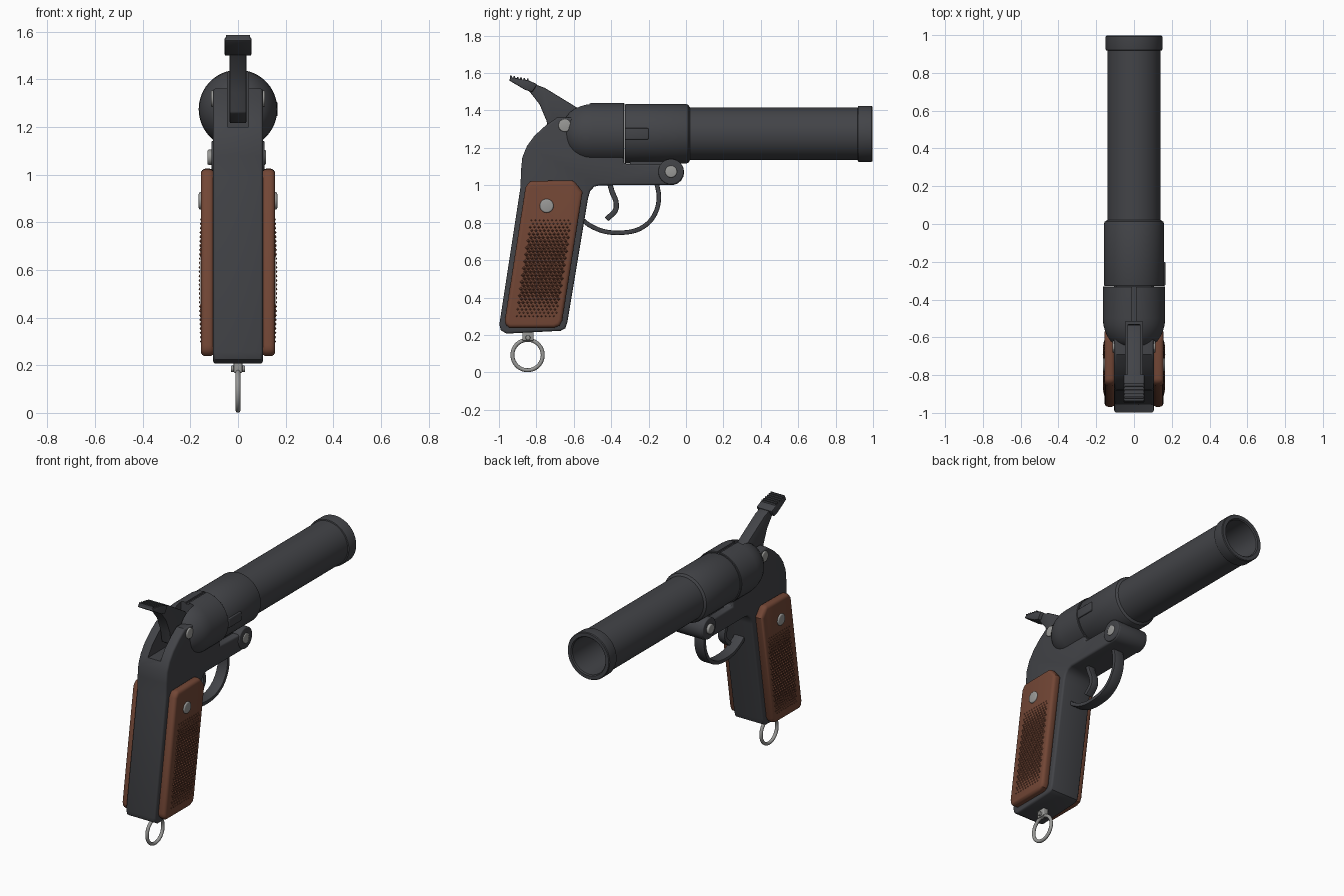
import bpy, bmesh, math
from mathutils import Vector, Matrix

if "Cube" in bpy.data.objects:
    bpy.data.objects.remove(bpy.data.objects["Cube"])

def material(name, rgb):
    m = bpy.data.materials.new(name)
    m.diffuse_color = (*rgb, 1)
    m.use_nodes = True
    m.node_tree.nodes["Principled BSDF"].inputs["Base Color"].default_value = m.diffuse_color
    return m

STEEL = material("dark_steel", (0.055, 0.057, 0.064))
WOOD = material("brown_wood", (0.17, 0.062, 0.036))
BRIGHT = material("bright_steel", (0.32, 0.32, 0.31))
AXIS_Z = 1.275

def finish(name, bm, mat, bevel=0, segs=3, limit=50):
    bmesh.ops.recalc_face_normals(bm, faces=bm.faces)
    me = bpy.data.meshes.new(name)
    bm.to_mesh(me)
    bm.free()
    ob = bpy.data.objects.new(name, me)
    bpy.context.collection.objects.link(ob)
    me.materials.append(mat)
    if bevel:
        b = ob.modifiers.new("bevel", 'BEVEL')
        b.width, b.segments = bevel, segs
        b.limit_method, b.angle_limit = 'ANGLE', math.radians(limit)
    return ob

def prism(name, pts, x0, x1, mat=STEEL, bevel=0, segs=3, limit=50):
    """Extrude a (y, z) outline from x0 to x1."""
    bm = bmesh.new()
    f = bm.faces.new([bm.verts.new((x0, y, z)) for y, z in pts])
    r = bmesh.ops.extrude_face_region(bm, geom=[f])
    bmesh.ops.translate(bm, vec=(x1 - x0, 0, 0),
                        verts=[v for v in r['geom'] if isinstance(v, bmesh.types.BMVert)])
    return finish(name, bm, mat, bevel, segs, limit)

def box(name, x0, x1, y0, y1, z0, z1, mat=STEEL, bevel=0):
    return prism(name, [(y0, z0), (y1, z0), (y1, z1), (y0, z1)], x0, x1, mat, bevel)

def disc(name, y, z, r, x0, x1, mat, bevel=0.006):
    n = 40
    pts = [(y + r * math.cos(2 * math.pi * i / n), z + r * math.sin(2 * math.pi * i / n)) for i in range(n)]
    return prism(name, pts, x0, x1, mat, bevel)

def lathe(name, prof, closed=False, n=72):
    """Spin a (y, radius) profile round the barrel axis."""
    bm = bmesh.new()
    vs = [bm.verts.new((0, y, AXIS_Z + r)) for y, r in prof]
    es = [bm.edges.new(p) for p in zip(vs, vs[1:])]
    if closed:
        es.append(bm.edges.new((vs[-1], vs[0])))
    bmesh.ops.spin(bm, geom=vs + es, cent=(0, 0, AXIS_Z), axis=(0, 1, 0),
                   angle=2 * math.pi, steps=n, use_duplicate=False)
    bmesh.ops.remove_doubles(bm, verts=bm.verts, dist=1e-5)
    return finish(name, bm, STEEL)

def ribbon(name, path, thick, half, bevel=0.005):
    """Bent strip: a smooth (y, z) path given thickness and width."""
    P = [Vector(p) for p in path]
    P = [2 * P[0] - P[1]] + P + [2 * P[-1] - P[-2]]
    c = []
    for a, b, d, e in zip(P, P[1:], P[2:], P[3:]):
        for k in range(6):
            t = k / 6
            c.append(0.5 * (2 * b + (d - a) * t + (2 * a - 5 * b + 4 * d - e) * t * t
                            + (3 * b - a - 3 * d + e) * t ** 3))
    c.append(P[-2])
    left, right = [], []
    for i, p in enumerate(c):
        t = (c[min(i + 1, len(c) - 1)] - c[max(i - 1, 0)]).normalized()
        nrm = Vector((-t.y, t.x)) * thick / 2
        left.append(p + nrm)
        right.append(p - nrm)
    return prism(name, [tuple(p) for p in left + right[::-1]], -half, half, STEEL, bevel, 2)

# barrel with sleeve, muzzle ring and open bore
lathe("barrel", [(-0.327, 0.118), (-0.327, 0.157), (-0.322, 0.159), (0.0, 0.159), (0.012, 0.155),
                 (0.022, 0.141), (0.918, 0.141), (0.92, 0.148), (0.926, 0.15), (0.992, 0.15),
                 (0.997, 0.146), (0.997, 0.124), (0.99, 0.118)], closed=True)

# rounded breech
breech = lathe("breech", [(-0.33, 0), (-0.33, 0.162), (-0.334, 0.165), (-0.5, 0.165), (-0.535, 0.162),
                          (-0.565, 0.154), (-0.595, 0.141), (-0.62, 0.124), (-0.638, 0.105),
                          (-0.65, 0.08), (-0.655, 0)])

# frame: grip core, rear hump and hinge arm in one outline
arm = [(-0.08 + 0.07 * math.cos(a), 1.07 + 0.07 * math.sin(a))
       for a in [math.radians(-80 + 20 * i) for i in range(9)]]
frame = prism("frame", [(-0.45, 1.36), (-0.69, 1.362), (-0.75, 1.32), (-0.81, 1.265), (-0.85, 1.21),
                        (-0.875, 1.15), (-0.882, 1.08), (-0.885, 0.99), (-0.998, 0.255), (-0.99, 0.225),
                        (-0.96, 0.207), (-0.67, 0.222), (-0.645, 0.235), (-0.634, 0.27),
                        (-0.524, 0.93), (-0.512, 0.97), (-0.49, 0.993), (-0.46, 1.0)]
              + arm + [(-0.12, 1.112), (-0.332, 1.115), (-0.332, 1.25)],
              -0.105, 0.105, STEEL, 0.012)

# hammer slot and sighting groove
slot = box("slot_cutter", -0.045, 0.045, -1.1, -0.515, 1.2, 1.7)
groove = box("groove_cutter", -0.01, 0.01, -0.6, -0.3, 1.428, 1.5)
for ob, cutters in ((frame, [slot]), (breech, [slot, groove])):
    for c in cutters:
        m = ob.modifiers.new("cut", 'BOOLEAN')
        m.object, m.operation, m.solver = c, 'DIFFERENCE', 'EXACT'

# hammer with ridged thumb spur
prism("hammer_arm", [(-0.84, 1.55), (-0.757, 1.522), (-0.585, 1.417), (-0.535, 1.36), (-0.53, 1.25),
                     (-0.66, 1.215), (-0.73, 1.26), (-0.746, 1.345), (-0.783, 1.433), (-0.84, 1.505)],
      -0.035, 0.035, STEEL, 0.006, 2, 40)
prism("hammer_spur", [(-0.948, 1.562), (-0.935, 1.578), (-0.84, 1.56), (-0.795, 1.54),
                      (-0.822, 1.498), (-0.86, 1.51)], -0.056, 0.056, STEEL, 0.006, 2)
for i in range(6):
    y = -0.936 + 0.018 * i
    z = 1.577 - 0.0034 * i
    prism("spur_ridge", [(y - 0.006, z - 0.006), (y + 0.006, z - 0.006), (y + 0.004, z + 0.01),
                         (y - 0.004, z + 0.01)], -0.05, 0.05)

# hinge under the barrel
disc("hinge_knuckle", -0.08, 1.073, 0.068, -0.112, 0.112, STEEL)
box("barrel_lug", -0.06, 0.06, -0.3, -0.05, 1.07, 1.14, STEEL, 0.006)

# catch on the right side
box("barrel_catch", 0.13, 0.166, -0.327, -0.2, 1.245, 1.305, STEEL, 0.005)

# trigger and guard
ribbon("trigger", [(-0.41, 1.02), (-0.395, 0.965), (-0.375, 0.915), (-0.378, 0.865), (-0.425, 0.818)],
       0.028, 0.025)
ribbon("trigger_guard", [(-0.56, 0.82), (-0.51, 0.783), (-0.44, 0.754), (-0.36, 0.746), (-0.27, 0.758),
                         (-0.2, 0.8), (-0.158, 0.865), (-0.145, 0.94), (-0.158, 1.015)], 0.024, 0.036)

# both sides: grip panel, checkering, screws and pins
for s, side in ((1, "right"), (-1, "left")):
    prism("grip_panel_" + side, [(-0.835, 1.023), (-0.6, 1.026), (-0.553, 0.965), (-0.662, 0.275),
                                 (-0.675, 0.25), (-0.705, 0.238), (-0.945, 0.238), (-0.968, 0.255),
                                 (-0.968, 0.285), (-0.858, 0.99)], s * 0.1, s * 0.156, WOOD, 0.02, 4)
    bm = bmesh.new()
    for r in range(29):
        z = 0.3 + 0.0183 * r
        for c in range(10):
            y = -0.81 + 0.152 * (z - 0.27) + (c - 4.5 + 0.5 * (r % 2)) * 0.022
            bulge = 0.006 * math.sin(math.pi * r / 28)
            bmesh.ops.create_cone(bm, segments=4, radius1=0.011, radius2=0, depth=0.008,
                                  matrix=Matrix.Translation((s * (0.1555 + bulge), y, z))
                                  @ Matrix.Rotation(s * math.pi / 2, 4, 'Y'))
    finish("grip_checkering_" + side, bm, WOOD)
    disc("grip_screw_" + side, -0.745, 0.89, 0.037, s * 0.14, s * 0.165, BRIGHT, 0.008)
    disc("hammer_pin_" + side, -0.648, 1.32, 0.034, s * 0.09, s * 0.114, BRIGHT)
    disc("hinge_pin_" + side, -0.08, 1.073, 0.032, s * 0.1, s * (0.117 if s > 0 else 0.128), BRIGHT)

# lanyard ring and its lug
box("lanyard_lug", -0.018, 0.018, -0.875, -0.815, 0.168, 0.23, BRIGHT, 0.005)
disc("lanyard_pin", -0.845, 0.185, 0.013, -0.03, 0.03, BRIGHT, 0.003)
bpy.ops.mesh.primitive_torus_add(major_segments=56, minor_segments=12, major_radius=0.081,
                                 minor_radius=0.0105, location=(0, -0.847, 0.0925),
                                 rotation=(0, math.pi / 2, 0))
ring = bpy.context.object
ring.name = "lanyard_ring"
ring.data.materials.append(BRIGHT)

# apply modifiers, drop cutters, smooth
bpy.ops.object.select_all(action='SELECT')
bpy.context.view_layer.objects.active = frame
bpy.ops.object.convert(target='MESH')
for c in (slot, groove):
    bpy.data.objects.remove(c)
bpy.ops.object.select_all(action='SELECT')
bpy.ops.object.shade_smooth_by_angle(angle=math.radians(32))
